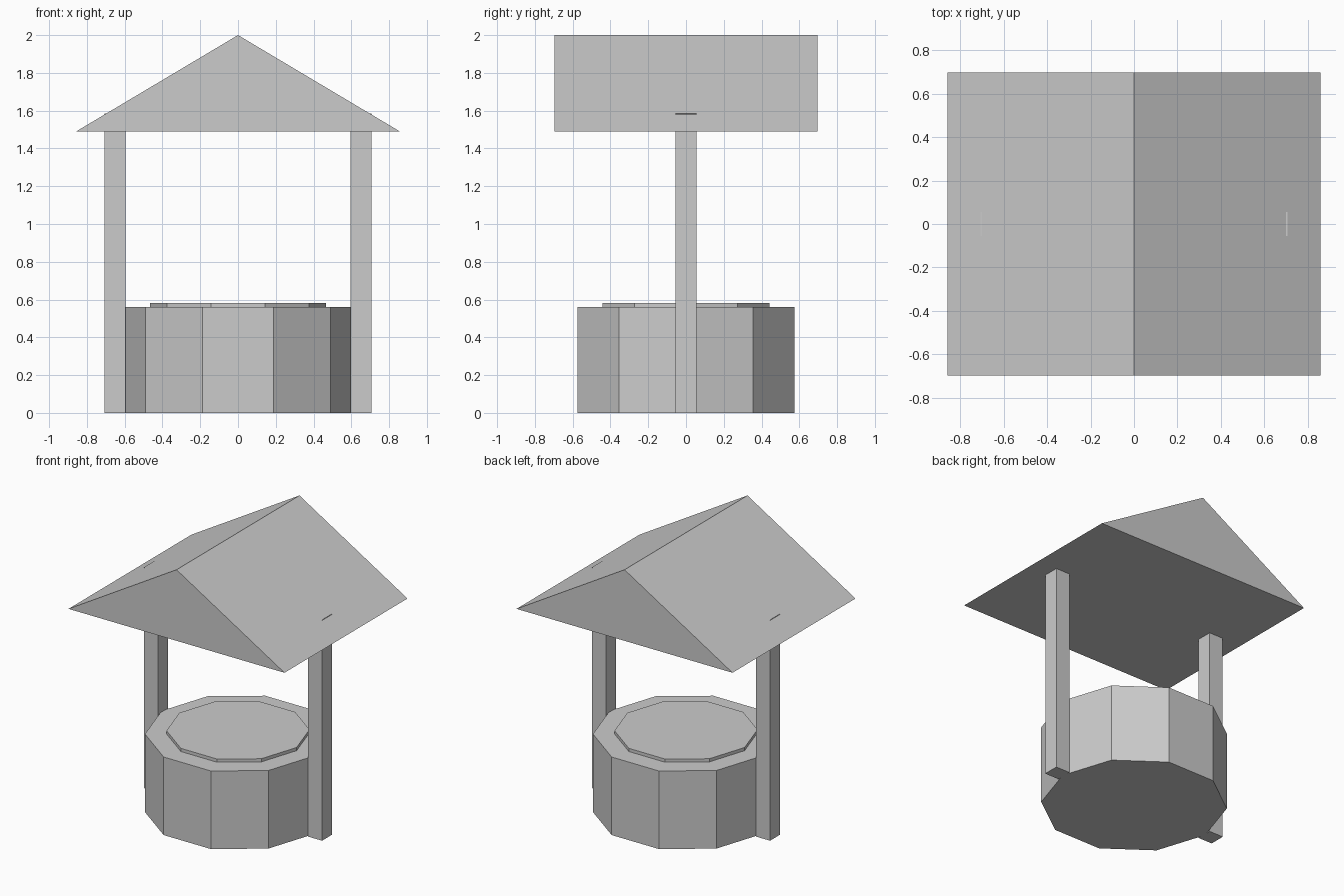
import bpy, bmesh, math

if "Cube" in bpy.data.objects:
    bpy.data.objects.remove(bpy.data.objects["Cube"])

grey = bpy.data.materials.new("plain grey")
grey.diffuse_color = (0.6, 0.6, 0.6, 1)
grey.use_nodes = True
grey.node_tree.nodes["Principled BSDF"].inputs["Base Color"].default_value = grey.diffuse_color


def prism(name, profile, place, depth):
    """Extrude a closed profile along a vector."""
    bm = bmesh.new()
    face = bm.faces.new([bm.verts.new(place(a, b)) for a, b in profile])
    ext = bmesh.ops.extrude_face_region(bm, geom=[face])
    verts = [g for g in ext["geom"] if isinstance(g, bmesh.types.BMVert)]
    bmesh.ops.translate(bm, verts=verts, vec=depth)
    bmesh.ops.recalc_face_normals(bm, faces=bm.faces)
    mesh = bpy.data.meshes.new(name)
    bm.to_mesh(mesh)
    bm.free()
    mesh.materials.append(grey)
    obj = bpy.data.objects.new(name, mesh)
    bpy.context.collection.objects.link(obj)
    return obj


def decagon(r):
    return [(r * math.cos(math.tau * i / 10), r * math.sin(math.tau * i / 10))
            for i in range(10)]


# Ten-sided well wall, with the slightly raised water disc on top
prism("well_wall", decagon(0.605), lambda a, b: (a, b, 0), (0, 0, 0.56))
prism("well_water", decagon(0.465), lambda a, b: (a, b, 0.5), (0, 0, 0.083))

# Two posts whose outer top edges just break through the roof
for side, s in (("left", -1), ("right", 1)):
    rect = [(s * 0.595, -0.056), (s * 0.706, -0.056),
            (s * 0.706, 0.056), (s * 0.595, 0.056)]
    prism(side + "_post", rect, lambda a, b: (a, b, 0), (0, 0, 1.584))

# Solid gable roof
prism("roof", [(-0.857, 1.49), (0.857, 1.49), (0, 2.0)],
      lambda a, b: (a, -0.697, b), (0, 1.394, 0))
